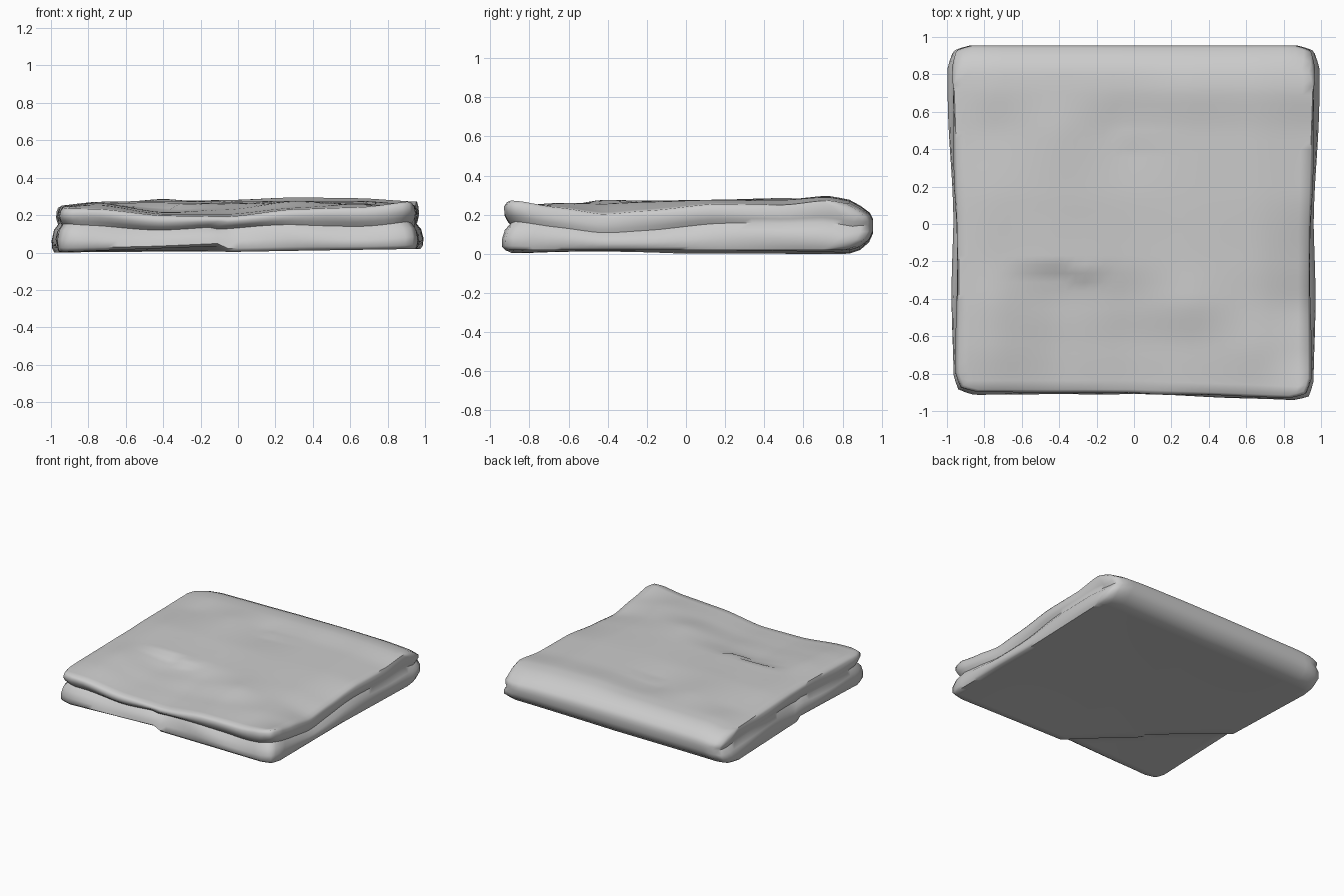
import bpy, bmesh, math

if "Cube" in bpy.data.objects:
    bpy.data.objects.remove(bpy.data.objects["Cube"])

N = 36

# Coarse heights of the rumpled upper face (rows front to back, columns left to right)
KX = [-1, -.75, -.4, -.05, .3, .65, 1]
KY = [-.9, -.65, -.42, -.2, .15, .5, .72, .9]
TOP = [[.245, .24, .205, .20, .24, .25, .29],
       [.25, .265, .215, .215, .25, .27, .24],
       [.25, .275, .23, .24, .285, .265, .20],
       [.255, .27, .265, .27, .28, .275, .22],
       [.255, .28, .285, .28, .285, .285, .26],
       [.25, .265, .295, .265, .285, .285, .255],
       [.245, .28, .285, .29, .305, .30, .28],
       [.235, .265, .27, .275, .275, .27, .25]]

# Edge profile: height fraction, front inset, side inset, back inset
EDGE = [(0, .02, .015, .12), (.08, .0, .005, .065), (.24, .005, .0, .02), (.42, .02, .01, .0),
        (.56, .045, .035, .0), (.66, .025, .025, .0), (.78, .01, .02, .015),
        (.92, .01, .025, .065), (1, .025, .035, .12)]


def locate(keys, v):
    v = min(max(v, keys[0]), keys[-1])
    i = min(sum(v >= k for k in keys) - 1, len(keys) - 2)
    t = (v - keys[i]) / (keys[i + 1] - keys[i])
    return i, .5 * t + .5 * t * t * (3 - 2 * t)


def top_z(x, y):
    i, a = locate(KX, x)
    j, b = locate(KY, y)
    low = TOP[j][i] * (1 - a) + TOP[j][i + 1] * a
    high = TOP[j + 1][i] * (1 - a) + TOP[j + 1][i + 1] * a
    z = low * (1 - b) + high * b
    # overlapping crease across the left, and a small one behind the middle
    if -.7 < x < -.1:
        d = y + .23 + .05 * max(0, 1 - abs(x + .25) / .2)
        z += .012 * math.sin((x + .7) / .6 * math.pi) * (1 if d > 0 else -1) * max(0, 1 - abs(d) / .3)
    if -.07 < x < .3 and .42 < y < .65:
        z += .012 * (1 - (x + .07) / .37) * (1 - (y - .42) / .23)
    return z


def bottom_z(x, y):
    z = .008 + .02 * max(0, x) + .02 * max(0, 1 - x * x) * max(0, 1 - y * y)
    # turned-up corner pocket underneath, ending in a diagonal crease
    s = ((x + .97) + (y + .92)) / .9
    if s < 1:
        z += .03 * s
    return z


def point(u, v, level):
    t, front, side, back = EDGE[level]
    inner = math.sin(math.pi * t)
    # wavy open edges on the front and sides, a smooth rolled fold at the back
    front += inner * .012 * math.sin(7 * u + 5 * t) * math.sin(3 * u + 1)
    side += inner * .008 * math.sin(6 * v + 4 * t)
    left = -.97 - .03 * max(0, v) + side
    right = .965 + .03 * max(0, v) - side
    y0 = -.91 - .035 * max(0, u) + front
    x = left + (right - left) * (u + 1) / 2
    y = y0 + (.955 - back - y0) * (v + 1) / 2
    # trim the four corners
    r = max(0, abs(u) + abs(v) - 1.9) * .25
    x -= math.copysign(r, u)
    y -= math.copysign(r, v)
    zb, zt = bottom_z(x, y), top_z(x, y)
    wave = inner * .012 * (math.sin(5 * u + 1) + math.sin(4 * v)) if v < .9 else 0
    return x, y, zb + (zt - zb) * t + wave


def grid(bm, level, flip):
    g = [[bm.verts.new(point(-1 + 2 * i / N, -1 + 2 * j / N, level))
          for i in range(N + 1)] for j in range(N + 1)]
    for j in range(N):
        for i in range(N):
            f = [g[j][i], g[j][i + 1], g[j + 1][i + 1], g[j + 1][i]]
            bm.faces.new(f[::-1] if flip else f)
    return g


# Perimeter of the grid, counter-clockwise
ring = ([(i, 0) for i in range(N)] + [(N, j) for j in range(N)]
        + [(i, N) for i in range(N, 0, -1)] + [(0, j) for j in range(N, 0, -1)])

# Upper face, underside and the folded edge between them
bm = bmesh.new()
bottom = grid(bm, 0, True)
top = grid(bm, len(EDGE) - 1, False)
loops = [[bottom[j][i] for i, j in ring]]
for k in range(1, len(EDGE) - 1):
    loops.append([bm.verts.new(point(-1 + 2 * i / N, -1 + 2 * j / N, k)) for i, j in ring])
loops.append([top[j][i] for i, j in ring])
for a, b in zip(loops, loops[1:]):
    for k in range(len(ring)):
        m = (k + 1) % len(ring)
        bm.faces.new((a[k], a[m], b[m], b[k]))
low = min(v.co.z for v in bm.verts)
for v in bm.verts:
    v.co.z -= low
bmesh.ops.recalc_face_normals(bm, faces=bm.faces)

mesh = bpy.data.meshes.new("folded_blanket")
bm.to_mesh(mesh)
bm.free()
blanket = bpy.data.objects.new("folded_blanket", mesh)
bpy.context.collection.objects.link(blanket)

cloth = bpy.data.materials.new("grey_cloth")
cloth.diffuse_color = (.6, .6, .6, 1)
cloth.use_nodes = True
cloth.node_tree.nodes["Principled BSDF"].inputs["Base Color"].default_value = cloth.diffuse_color
mesh.materials.append(cloth)

bpy.context.view_layer.objects.active = blanket
blanket.select_set(True)
bpy.ops.object.shade_smooth_by_angle(angle=math.radians(60))
